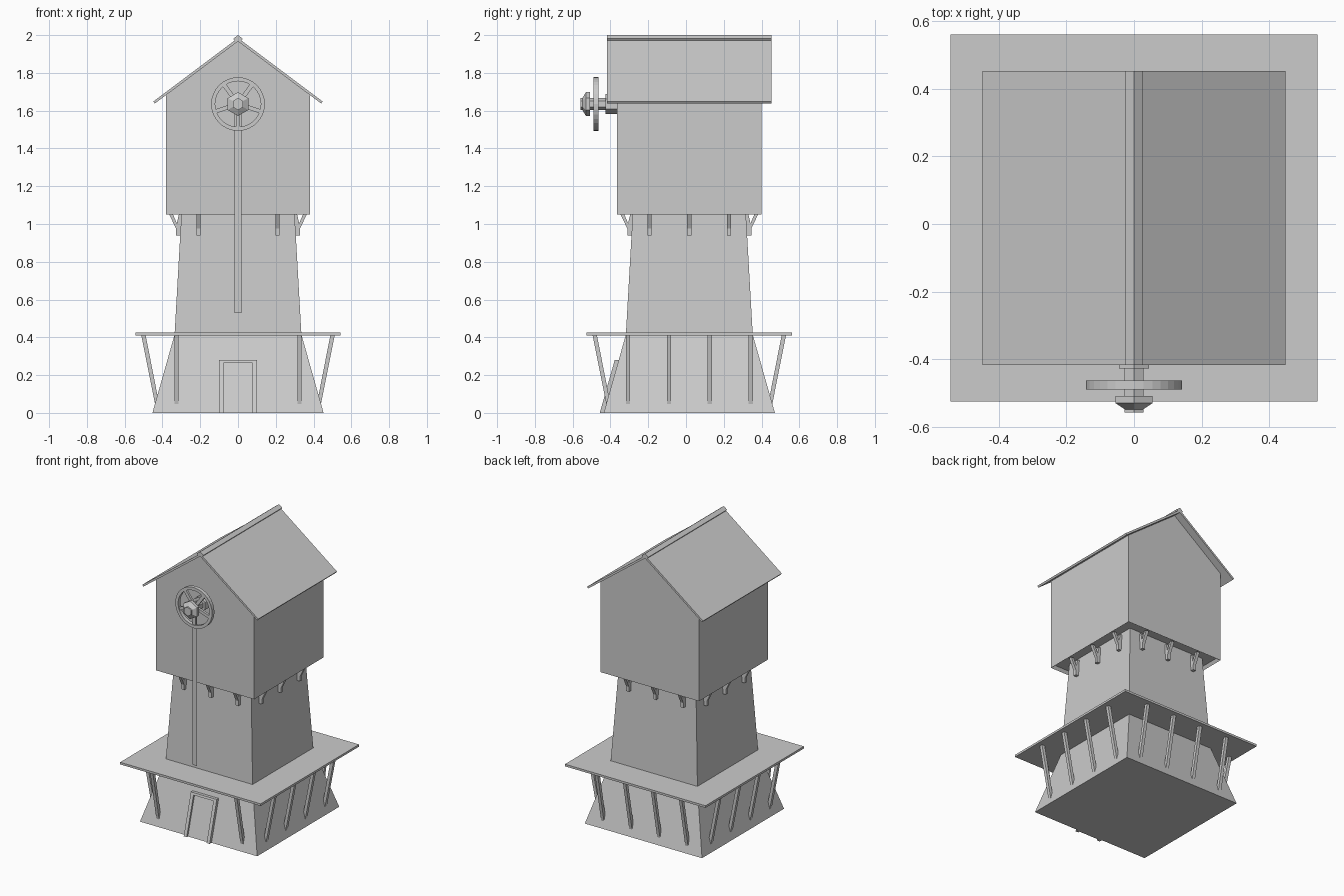
import bpy
import bmesh
from math import cos, sin, pi, tau
from mathutils import Matrix, Vector

cube = bpy.data.objects.get("Cube")
if cube:
    bpy.data.objects.remove(cube, do_unlink=True)

grey = bpy.data.materials.new("plain_grey")
grey.use_nodes = True
GREY = (0.6, 0.6, 0.6, 1)
grey.diffuse_color = GREY
grey.node_tree.nodes["Principled BSDF"].inputs["Base Color"].default_value = GREY

CY = 0.0175                      # tower axis in y
CENTRE = Matrix.Translation((0, CY, 0))
HUB_Z = 1.635


def finish(name, bm, matrix=CENTRE):
    bmesh.ops.recalc_face_normals(bm, faces=bm.faces)
    bm.transform(matrix)
    mesh = bpy.data.meshes.new(name)
    bm.to_mesh(mesh)
    bm.free()
    mesh.materials.append(grey)
    obj = bpy.data.objects.new(name, mesh)
    bpy.context.collection.objects.link(obj)
    return obj


def prism(bm, points, a, b, place):
    """Extrude a 2D outline from a to b; place(u, v, w) gives the 3D point."""
    ends = [[bm.verts.new(place(u, v, w)) for u, v in points] for w in (a, b)]
    n = len(points)
    bm.faces.new(ends[0])
    bm.faces.new(ends[1][::-1])
    for i in range(n):
        j = (i + 1) % n
        bm.faces.new((ends[0][i], ends[0][j], ends[1][j], ends[1][i]))


def along_y(u, v, w):
    return Vector((u, w, v))


def along_x(u, v, w):            # outline in (outward, z) on the front side
    return Vector((w, -u, v))


def square_tower(name, levels):
    """Stack of square rings given as (half width, z)."""
    bm = bmesh.new()
    rings = [[bm.verts.new((sx * h, sy * h, z)) for sx, sy in
              ((-1, -1), (1, -1), (1, 1), (-1, 1))] for h, z in levels]
    bm.faces.new(rings[0])
    bm.faces.new(rings[-1])
    for low, high in zip(rings, rings[1:]):
        for i in range(4):
            j = (i + 1) % 4
            bm.faces.new((low[i], low[j], high[j], high[i]))
    return finish(name, bm)


def turned(name, profile, sides, z=HUB_Z):
    """Solid about the y axis from (radius, y) rings, a corner pointing up."""
    bm = bmesh.new()
    rings = [[bm.verts.new((r * sin(tau * i / sides), y, z + r * cos(tau * i / sides)))
              for i in range(sides)] for r, y in profile]
    bm.faces.new(rings[0])
    bm.faces.new(rings[-1])
    for a, b in zip(rings, rings[1:]):
        for i in range(sides):
            j = (i + 1) % sides
            bm.faces.new((a[i], a[j], b[j], b[i]))
    return finish(name, bm, Matrix())


# Tower body and platform
square_tower("flared_base", [(0.453, 0), (0.337, 0.41)])
square_tower("shaft", [(0.336, 0.41), (0.298, 1.08)])
square_tower("platform", [(0.543, 0.41), (0.543, 0.425)])

# Cabin with gable ends and a recessed floor
bm = bmesh.new()
prism(bm, [(-0.38, 1.05), (0.38, 1.05), (0.38, 1.686), (0, 1.97), (-0.38, 1.686)],
      -0.382, 0.382, along_y)
bmesh.ops.recalc_face_normals(bm, faces=bm.faces)
floor = min(bm.faces, key=lambda f: f.calc_center_median().z)
bmesh.ops.inset_region(bm, faces=[floor], thickness=0.02)
bmesh.ops.translate(bm, verts=floor.verts, vec=(0, 0, 0.02))
finish("cabin", bm)

# Roof and ridge cap
for name, half, top, thick in (("roof", 0.448, 1.985, 0.018), ("ridge_cap", 0.025, 2.0, 0.018)):
    drop = half * 0.75
    bm = bmesh.new()
    prism(bm, [(0, top), (half, top - drop), (half - 0.008, top - drop - 0.011),
               (0, top - thick), (-half + 0.008, top - drop - 0.011), (-half, top - drop)],
          -0.435, 0.435, along_y)
    finish(name, bm)

# Platform struts and cabin brackets on the four sides
strut = [(0.512, 0.411), (0.489, 0.411), (0.42, 0.06), (0.439, 0.045)]
post = [(0.295, 0.94), (0.328, 0.94), (0.328, 0.985), (0.312, 1.055), (0.29, 1.055)]
brace = [(0.312, 0.975), (0.328, 0.975), (0.366, 1.055), (0.346, 1.055)]
for k, side in enumerate(("front", "left", "back", "right")):
    turn = CENTRE @ Matrix.Rotation(k * pi / 2, 4, 'Z')
    bm = bmesh.new()
    for x in (-0.325, -0.108, 0.108, 0.325):
        if side != "front" or abs(x) > 0.2:
            prism(bm, strut, x - 0.011, x + 0.011, along_x)
    finish(side + "_struts", bm, turn)
    bm = bmesh.new()
    for x in (-0.21, 0, 0.21):
        prism(bm, post, x - 0.011, x + 0.011, along_x)
        prism(bm, brace, x - 0.011, x + 0.011, along_x)
    finish(side + "_brackets", bm, turn)


# Door and frame leaning with the base wall
def on_wall(u, v, w):
    return Vector((u, -0.453 + v * 0.283 - w, v))


bm = bmesh.new()
prism(bm, [(-0.1, 0), (-0.1, 0.28), (0.1, 0.28), (0.1, 0),
           (0.077, 0), (0.077, 0.265), (-0.077, 0.265), (-0.077, 0)], -0.01, 0.021, on_wall)
finish("door_frame", bm)
bm = bmesh.new()
prism(bm, [(-0.077, 0), (-0.077, 0.265), (0.077, 0.265), (0.077, 0)], -0.01, 0.008, on_wall)
finish("door", bm)

# Axle, bearing and hub nut
turned("bearing", [(0.052, -0.427), (0.052, -0.36)], 6)
turned("axle", [(0.032, -0.558), (0.032, -0.42)], 6)
turned("hub_nut", [(0.032, -0.548), (0.063, -0.53), (0.063, -0.508)], 6)

# Pulley wheel rim and spokes
bm = bmesh.new()
N = 32
rim = [(0.142, -0.489), (0.142, -0.463), (0.121, -0.463), (0.121, -0.489)]
rings = [[bm.verts.new((r * sin(tau * i / N), y, HUB_Z + r * cos(tau * i / N)))
          for r, y in rim] for i in range(N)]
for i in range(N):
    a, b = rings[i], rings[(i + 1) % N]
    for j in range(4):
        k = (j + 1) % 4
        bm.faces.new((a[j], a[k], b[k], b[j]))
finish("wheel_rim", bm, Matrix())
bm = bmesh.new()
for i in range(5):
    spin = Matrix.Rotation(tau * i / 5, 3, 'Y')
    prism(bm, [(-0.011, -0.02), (0.011, -0.02), (0.011, -0.125), (-0.011, -0.125)],
          -0.484, -0.468, lambda u, v, w: spin @ Vector((u, w, v)) + Vector((0, 0, HUB_Z)))
finish("wheel_spokes", bm, Matrix())

# Flat hanging belt
bm = bmesh.new()
bm.faces.new([bm.verts.new((x, -0.476, z)) for x, z in
              ((-0.018, 0.53), (0.018, 0.53), (0.018, 1.61), (-0.018, 1.61))])
finish("hanging_belt", bm, Matrix())
